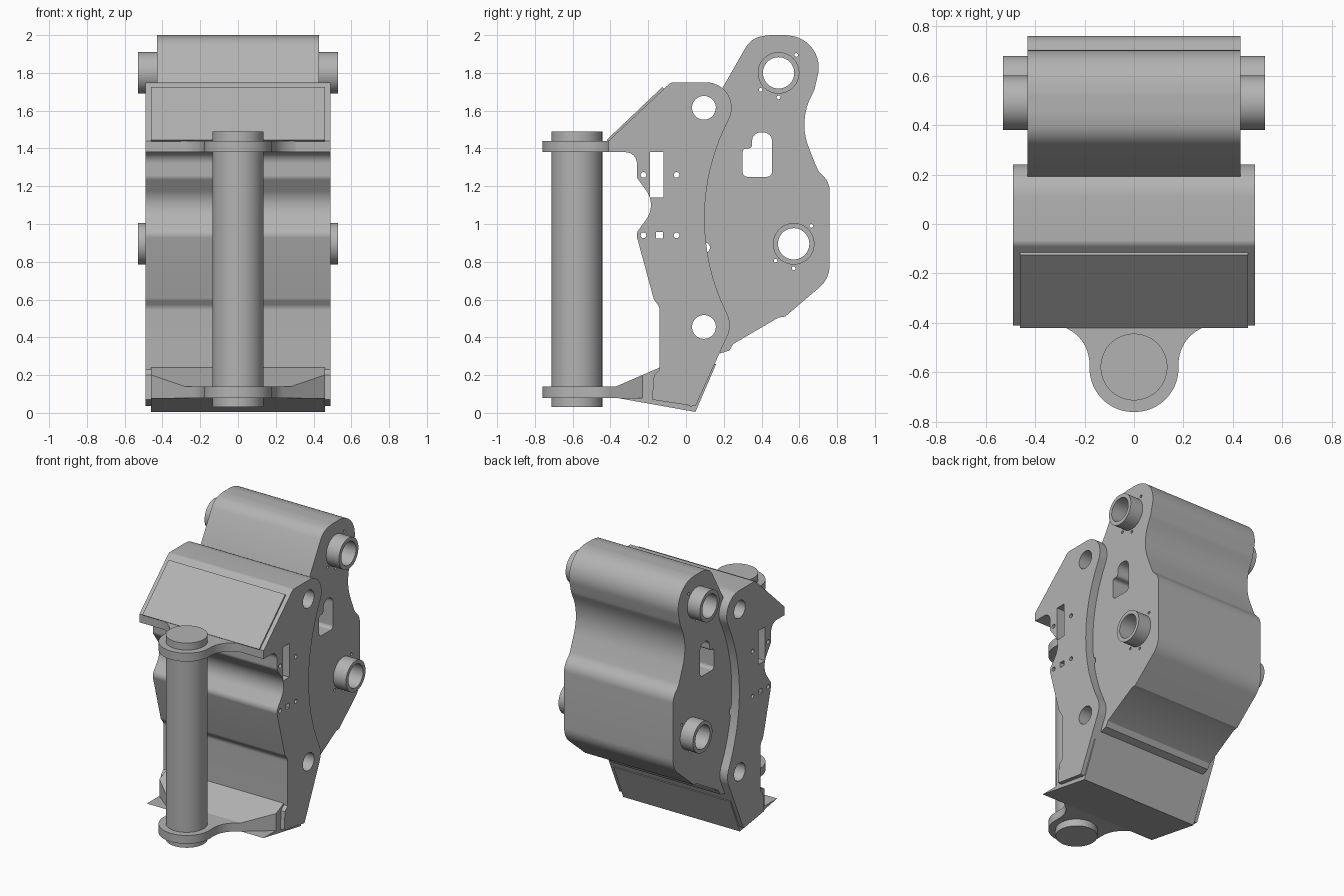
import bpy, bmesh, math
from mathutils import Vector

if "Cube" in bpy.data.objects:
    bpy.data.objects.remove(bpy.data.objects["Cube"], do_unlink=True)

steel = bpy.data.materials.new("grey_steel")
steel.use_nodes = True
steel.diffuse_color = (0.45, 0.45, 0.45, 1)
steel.node_tree.nodes["Principled BSDF"].inputs["Base Color"].default_value = (0.45, 0.45, 0.45, 1)


def rounded(corners):
    """Turn (u, v, radius) corners into an outline with tangent arcs."""
    out = []
    for i, c in enumerate(corners):
        p = Vector(c[:2])
        r = c[2] if len(c) > 2 else 0
        if not r:
            out.append(p)
            continue
        a = (Vector(corners[i - 1][:2]) - p).normalized()
        b = (Vector(corners[(i + 1) % len(corners)][:2]) - p).normalized()
        half = a.angle(b) / 2
        centre = p + (a + b).normalized() * (r / math.sin(half))
        start = p + a * (r / math.tan(half)) - centre
        end = p + b * (r / math.tan(half)) - centre
        sweep = math.atan2(start.x * end.y - start.y * end.x, start.dot(end))
        n = max(3, int(abs(sweep) / math.radians(5 if r < 0.5 else 2)))
        for k in range(n + 1):
            t = sweep * k / n
            out.append(centre + Vector((start.x * math.cos(t) - start.y * math.sin(t),
                                        start.x * math.sin(t) + start.y * math.cos(t))))
    return out


def circle(y, z, r, n=40):
    return [Vector((y + r * math.cos(2 * math.pi * k / n), z + r * math.sin(2 * math.pi * k / n)))
            for k in range(n)]


def prism(bm, outline, lo, hi, axis):
    """Extrude an outline along x (outline in y, z) or z (outline in x, y)."""
    def place(p, h):
        return (h, p[0], p[1]) if axis == "x" else (p[0], p[1], h)
    rings = [[bm.verts.new(place(p, h)) for p in outline] for h in (lo, hi)]
    for ring in rings:
        bm.faces.new(ring)
    for k in range(len(outline)):
        j = (k + 1) % len(outline)
        bm.faces.new((rings[0][k], rings[0][j], rings[1][j], rings[1][k]))


def finish(bm, name):
    bmesh.ops.recalc_face_normals(bm, faces=bm.faces)
    mesh = bpy.data.meshes.new(name)
    bm.to_mesh(mesh)
    bm.free()
    mesh.materials.append(steel)
    obj = bpy.data.objects.new(name, mesh)
    bpy.context.collection.objects.link(obj)
    return obj


def smooth(obj):
    bpy.ops.object.select_all(action="DESELECT")
    obj.select_set(True)
    bpy.context.view_layer.objects.active = obj
    bpy.ops.object.shade_smooth_by_angle(angle=math.radians(25))


def part(name, outline, lo, hi, axis="x", holes=()):
    bm = bmesh.new()
    prism(bm, outline, lo, hi, axis)
    obj = finish(bm, name)
    if holes:
        bm = bmesh.new()
        for h in holes:
            prism(bm, h, -0.7, 0.7, "x")
        cutter = finish(bm, name + "_cutter")
        cutter.hide_render = True
        mod = obj.modifiers.new("holes", "BOOLEAN")
        mod.operation, mod.solver, mod.object = "DIFFERENCE", "EXACT", cutter
        bpy.context.view_layer.objects.active = obj
        bpy.ops.object.modifier_apply(modifier=mod.name)
        bpy.data.objects.remove(cutter, do_unlink=True)
    smooth(obj)
    return obj


def box(y0, y1, z0, z1):
    return [(y0, z0), (y1, z0), (y1, z1), (y0, z1)]


# Front bracket
bracket = rounded([
    (-0.41, 1.44), (-0.08, 1.75, 0.04), (0.323, 1.75, 0.135), (-0.03, 1.03, 1.13),
    (0.246, 0.467, 0.135), (0.05, 0.035, 0.01), (-0.18, 0.07), (-0.17, 0.2), (-0.14, 0.23),
    (-0.14, 0.56, 0.05), (-0.17, 0.6, 0.05), (-0.265, 0.95, 0.05), (-0.155, 1.1, 0.13),
    (-0.26, 1.245, 0.04), (-0.26, 1.38, 0.06), (-0.41, 1.38)])
bracket_holes = [circle(0.095, z, 0.063) for z in (1.615, 0.455)]
bracket_holes += [circle(y, z, 0.015, 16) for y in (-0.225, -0.05) for z in (1.26, 0.94)]
bracket_holes += [box(-0.19, -0.12, 1.14, 1.38), box(-0.158, -0.122, 0.922, 0.958)]
part("front_bracket", bracket, -0.49, 0.49, holes=bracket_holes)

# Rear body with a stepped window
body = rounded([
    (0.17, 1.68), (0.345, 1.985, 0.12), (0.44, 2.0, 0.2), (0.53, 2.0, 0.15),
    (0.74, 1.97, 0.17), (0.68, 1.71, 0.12), (0.595, 1.54, 0.33),
    (0.70, 1.28, 0.1), (0.76, 1.22, 0.1), (0.76, 0.71, 0.15), (0.525, 0.51),
    (0.49, 0.505), (0.25, 0.365), (0.23, 0.33), (0.18, 0.315), (0.19, 0.5), (0.09, 0.75),
    (0.07, 1.03), (0.10, 1.3)])
pivots = [(0.49, 1.80), (0.57, 0.895)]
window = rounded([(0.30, 1.25, 0.025), (0.455, 1.25, 0.025), (0.455, 1.485, 0.045),
                  (0.35, 1.485, 0.045), (0.35, 1.40, 0.02), (0.30, 1.40, 0.02)])
body_holes = [window, circle(0.1, 0.875, 0.027, 20)]
for y, z in pivots:
    body_holes.append(circle(y, z, 0.1))
    body_holes += [circle(y + dy, z + dz, 0.01, 12)
                   for dy, dz in ((-0.095, -0.09), (0, -0.13), (0.093, 0.095))]
part("rear_body", body, -0.43, 0.43, holes=body_holes)

# Pivot bushings
for label, (y, z) in zip(("upper", "lower"), pivots):
    part(label + "_bushing", circle(y, z, 0.11, 56), -0.53, 0.53, holes=[circle(y, z, 0.083)])

# Cover plates on the bracket
part("sloped_top_plate", [(-0.42, 1.445), (-0.125, 1.725), (-0.105, 1.705), (-0.40, 1.43)], -0.46, 0.46)
part("bottom_plate", [(-0.37, 0.08), (0.05, 0.005), (0.055, 0.03), (-0.17, 0.08)], -0.46, 0.46)
part("lower_rear_plate", [(0.05, 0.005), (0.16, 0.26), (0.13, 0.26), (0.03, 0.03)], -0.46, 0.46)


# Pin lugs
def lug_outline(side_y, back_y):
    half = [(0.18, -0.76, 0.178), (0.18, -0.45, 0.16), (0.46, side_y), (0.46, back_y)]
    return rounded(half + [(-c[0], *c[1:]) for c in reversed(half)])


part("upper_lug", lug_outline(-0.36, -0.22), 1.38, 1.44, "z")
part("lower_lug", lug_outline(-0.23, -0.12), 0.08, 0.14, "z")

# Sloped gusset above the lower lug
bm = bmesh.new()
prism(bm, lug_outline(-0.23, -0.13), 0.09, 0.3, "z")
cut = bmesh.ops.bisect_plane(bm, geom=bm.verts[:] + bm.edges[:] + bm.faces[:],
                             plane_co=(0, -0.37, 0.14), plane_no=(0, -0.4, 0.92), clear_outer=True)
bmesh.ops.holes_fill(bm, edges=[e for e in cut["geom_cut"] if isinstance(e, bmesh.types.BMEdge)])
smooth(finish(bm, "lower_gusset"))

# Hinge pin
part("hinge_pin", circle(0, -0.578, 0.135, 64), 0.03, 1.49, "z")
